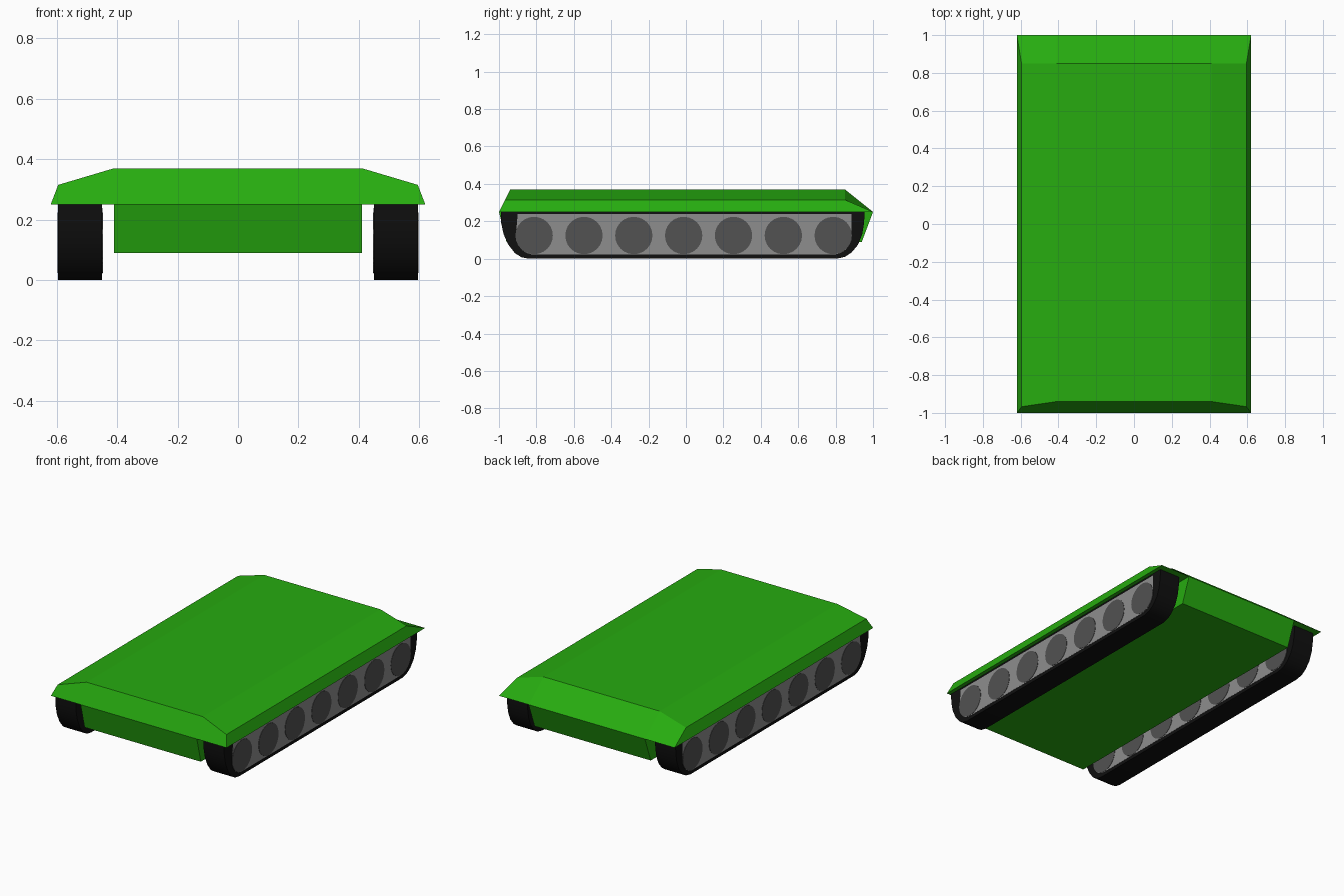
import bpy, bmesh, math

if "Cube" in bpy.data.objects:
    bpy.data.objects.remove(bpy.data.objects["Cube"])


def material(name, rgb):
    m = bpy.data.materials.new(name)
    m.diffuse_color = (*rgb, 1)
    m.use_nodes = True
    m.node_tree.nodes["Principled BSDF"].inputs["Base Color"].default_value = m.diffuse_color
    return m


GREEN = material("hull green", (0.02, 0.41, 0.005))
BLACK = material("track black", (0.005, 0.005, 0.005))
LIGHT = material("light grey", (0.27, 0.27, 0.27))
DARK = material("dark grey", (0.085, 0.085, 0.085))


def finish(bm, name, mat, smooth=None, mirror=False):
    bmesh.ops.recalc_face_normals(bm, faces=bm.faces[:])
    me = bpy.data.meshes.new(name)
    bm.to_mesh(me)
    bm.free()
    me.materials.append(mat)
    ob = bpy.data.objects.new(name, me)
    bpy.context.collection.objects.link(ob)
    if smooth:
        bpy.context.view_layer.objects.active = ob
        ob.select_set(True)
        bpy.ops.object.shade_smooth_by_angle(angle=math.radians(smooth))
        ob.select_set(False)
    if mirror:
        ob.modifiers.new("mirror", 'MIRROR')
    return ob


def loft(bm, ring_a, ring_b, caps):
    """Join two rings of points and close both ends with the given cap faces."""
    a = [bm.verts.new(p) for p in ring_a]
    b = [bm.verts.new(p) for p in ring_b]
    n = len(a)
    for i in range(n):
        j = (i + 1) % n
        bm.faces.new((a[i], a[j], b[j], b[i]))
    for ring in (a, b):
        for cap in caps:
            bm.faces.new([ring[k] for k in cap])


def prism(bm, profile, x0, x1):
    loft(bm, [(x0, y, z) for y, z in profile],
         [(x1, y, z) for y, z in profile], [range(len(profile))])


def arc(cy, cz, r, a0, a1, n):
    return [(cy + r * math.cos(math.radians(a0 + (a1 - a0) * i / n)),
             cz + r * math.sin(math.radians(a0 + (a1 - a0) * i / n)))
            for i in range(n + 1)]


# Upper hull: x, z, front y, rear y for each section corner
half = [(0.41, 0.25, -1, 1), (0.62, 0.25, -1, 1),
        (0.595, 0.315, -0.967, 0.85), (0.41, 0.37, -0.94, 0.85)]
section = half + [(-x, z, f, r) for x, z, f, r in reversed(half)]
bm = bmesh.new()
loft(bm, [(x, f, z) for x, z, f, r in section],
     [(x, r, z) for x, z, f, r in section],
     [(0, 1, 2, 3), (0, 3, 4, 7), (4, 5, 6, 7)])
finish(bm, "upper_hull", GREEN)

# Lower tub with sloped ends
bm = bmesh.new()
prism(bm, [(-1, 0.25), (-0.96, 0.09), (0.94, 0.09), (1, 0.25)], -0.41, 0.41)
finish(bm, "lower_hull", GREEN)

# Track belts
TX0, TX1 = 0.45, 0.595
belt = [(-0.99, 0.25), (-0.988, 0.19), (-0.975, 0.13), (-0.95, 0.075),
        (-0.915, 0.03), (-0.88, 0.008), (-0.84, 0), (0.805, 0), (0.85, 0.01),
        (0.885, 0.033), (0.92, 0.075), (0.942, 0.13), (0.952, 0.19), (0.955, 0.25)]
bm = bmesh.new()
prism(bm, belt, TX0, TX1)
finish(bm, "track_belts", BLACK, 35, True)

# Light grey plates on both faces of each track
plate = ([(-0.90, 0.238)] + arc(-0.81, 0.122, 0.1, 180, 270, 8)
         + arc(0.785, 0.122, 0.1, 270, 360, 8) + [(0.885, 0.238)])
bm = bmesh.new()
prism(bm, plate, TX1 - 0.001, TX1 + 0.001)
prism(bm, plate, TX0 - 0.001, TX0 + 0.001)
finish(bm, "track_side_plates", LIGHT, None, True)

# Road wheels
bm = bmesh.new()
for i in range(7):
    wheel = arc(-0.812 + i * 0.2665, 0.124, 0.1, 0, 345, 23)
    prism(bm, wheel, TX1, TX1 + 0.003)
    prism(bm, wheel, TX0 - 0.003, TX0)
finish(bm, "road_wheels", DARK, None, True)
